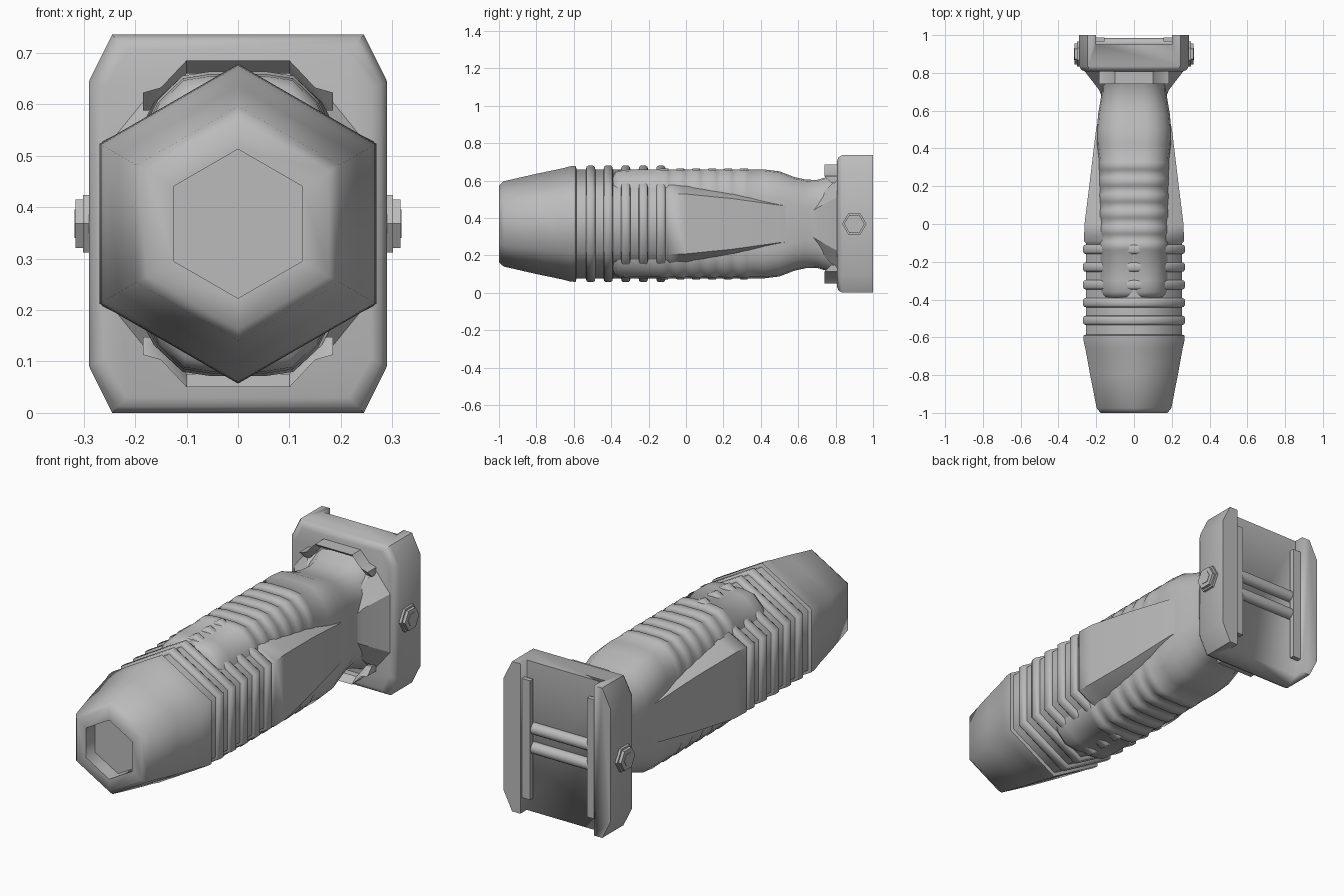
import bpy, bmesh, math
from mathutils import Vector

cube = bpy.data.objects.get("Cube")
if cube:
    bpy.data.objects.remove(cube)

MID = 0.368  # height of the long axis

grey = bpy.data.materials.new("matte grey")
grey.use_nodes = True
colour = (0.5, 0.5, 0.5, 1)
grey.diffuse_color = colour
grey.node_tree.nodes["Principled BSDF"].inputs["Base Color"].default_value = colour


def finish(name, bm, angle=35):
    bmesh.ops.recalc_face_normals(bm, faces=bm.faces)
    mesh = bpy.data.meshes.new(name)
    bm.to_mesh(mesh)
    bm.free()
    mesh.materials.append(grey)
    obj = bpy.data.objects.new(name, mesh)
    bpy.context.collection.objects.link(obj)
    bpy.ops.object.select_all(action='DESELECT')
    obj.select_set(True)
    bpy.context.view_layer.objects.active = obj
    bpy.ops.object.shade_smooth_by_angle(angle=math.radians(angle))
    return obj


def loft(name, rings, angle=35, closed=False):
    """Skin equal-length rings of points; cap the ends, or join last to first."""
    bm = bmesh.new()
    vs = [[bm.verts.new(p) for p in ring] for ring in rings]
    n = len(vs[0])
    pairs = list(zip(vs, vs[1:]))
    if closed:
        pairs.append((vs[-1], vs[0]))
    else:
        bm.faces.new(vs[0])
        bm.faces.new(vs[-1])
    for a, b in pairs:
        for i in range(n):
            j = (i + 1) % n
            bm.faces.new((a[i], a[j], b[j], b[i]))
    return finish(name, bm, angle)


def quarter(y, pts):
    """Mirror a quarter outline (from top to side) into a full ring."""
    right = pts + [(x, -z) for x, z in reversed(pts)]
    left = [(-x, z) for x, z in reversed(right)]
    ring = []
    for x, z in right + left:
        p = Vector((x, y, MID + z))
        if not ring or ((p - ring[-1]).length > 1e-5 and (p - ring[0]).length > 1e-5):
            ring.append(p)
    return ring


def hexagon(y, r):
    return quarter(y, [(0, r), (r * 0.866, r / 2)])


def box(name, x, y, z):
    return loft(name, [[(x[0], v, z[0]), (x[1], v, z[0]), (x[1], v, z[1]), (x[0], v, z[1])] for v in y])


def rod(name, x0, x1, y, z, r, sides, bevel=0.0, angle=35):
    prof = [(x0, r), (x1 - bevel, r), (x1, r - bevel)] if bevel else [(x0, r), (x1, r)]
    return loft(name, [[(x, y + q * math.cos(i * math.tau / sides), z + q * math.sin(i * math.tau / sides))
                        for i in range(sides)] for x, q in prof], angle)


# Hexagonal end cap with a recess, then ribs
profile = [(-0.93, 0.145), (-1, 0.145), (-1, 0.205), (-0.975, 0.228),
           (-0.8, 0.268), (-0.66, 0.297), (-0.62, 0.308), (-0.59, 0.31), (-0.585, 0.292)]
for i in range(5):
    y = -0.51 + 0.094 * i
    profile += [(y + d, r) for d, r in ((-0.025, 0.292), (-0.022, 0.305), (-0.014, 0.311),
                                        (0.014, 0.311), (0.022, 0.305), (0.025, 0.292))]
rings = [hexagon(y, r) for y, r in profile]
# Tapered rear flanks of the grip
for y, w, h, s in ((-0.1, 0.255, 0.292, 0.155), (-0.09, 0.265, 0.292, 0.16), (0, 0.262, 0.285, 0.16),
                   (0.25, 0.231, 0.25, 0.135), (0.5, 0.201, 0.2, 0.1), (0.62, 0.175, 0.17, 0.09)):
    rings.append(quarter(y, [(0, h), (w, s)]))
loft("grip_core", rings, 62)

# Rounded spine above and below, running into a flared neck
spine = [(-0.395, 0.165, 0.235), (-0.385, 0.175, 0.27), (-0.36, 0.183, 0.287), (-0.3, 0.185, 0.291)]
for i in range(6):
    y = -0.14 + 0.085 * i
    spine += [(y, 0.185, 0.291), (y + 0.006, 0.186, 0.296), (y + 0.044, 0.186, 0.296), (y + 0.05, 0.185, 0.291)]
spine += [(0.42, 0.195, 0.291), (0.5, 0.197, 0.281), (0.58, 0.19, 0.25),
          (0.64, 0.18, 0.237), (0.7, 0.17, 0.235), (0.75, 0.17, 0.25), (0.82, 0.19, 0.28)]
loft("grip_spine", [quarter(y, [(0.3 * w, h), (0.58 * w, h - 0.008), (0.84 * w, h - 0.055),
                                (0.96 * w, h - 0.1), (w, h - 0.15)]) for y, w, h in spine], 45)

# Side collar widening into the mount
loft("collar", [quarter(y, [(x * 0.7, z), (x, z * 0.6)]) for y, x, z in
                ((0.66, 0.165, 0.1), (0.71, 0.185, 0.15), (0.82, 0.27, 0.25))], 30)

# Claw-like arches at the top and bottom of the neck
outer = [(-0.185, 0.255), (-0.15, 0.265), (-0.1, 0.318), (0.1, 0.318), (0.15, 0.265), (0.185, 0.255)]
inner = [(-0.185, 0.22), (-0.155, 0.222), (-0.1, 0.292), (0.1, 0.292), (0.155, 0.222), (0.185, 0.22)]
for name, side in (("upper_claw", 1), ("lower_claw", -1)):
    loft(name, [[(x, 0.74, MID + side * z), (u, 0.775, MID + side * v),
                 (u, 0.82, MID + side * v), (x, 0.82, MID + side * z)]
                for (x, z), (u, v) in zip(outer, inner)])

# Rail mount: chamfered block with a channel cut along the back
mount = loft("rail_mount", [quarter(y, [(0.245 - d, MID - d), (0.29 - d, 0.277 - d / 2)])
                            for y, d in ((0.808, 0.03), (0.815, 0.012), (0.835, 0), (1, 0))], 40)
cutter = box("channel_cutter", (-0.2, 0.2), (0.95, 1.1), (-0.1, 0.9))
cutter.hide_render = True
cut = mount.modifiers.new("channel", 'BOOLEAN')
cut.object = cutter
cut.solver = 'EXACT'
bpy.ops.object.select_all(action='DESELECT')
bpy.context.view_layer.objects.active = mount
mount.select_set(True)
bpy.ops.object.modifier_apply(modifier="channel")
bpy.data.objects.remove(cutter)

# Channel lips, clamp bolts and cross bars
for name, s in (("left", 1), ("right", -1)):
    box(name + "_lip", sorted((s * 0.155, s * 0.205)), (0.965, 0.988), (0.075, 0.66))
    rod(name + "_bolt", s * 0.27, s * 0.302, 0.9, MID, 0.065, 6)
    rod(name + "_bolt_rim", s * 0.3, s * 0.316, 0.9, MID, 0.055, 6)
    rod(name + "_bolt_socket", s * 0.3, s * 0.318, 0.9, MID, 0.032, 6)
for name, z in (("upper_cross_bar", 0.415), ("lower_cross_bar", 0.32)):
    rod(name, -0.2, 0.2, 0.957, z, 0.028, 16)
